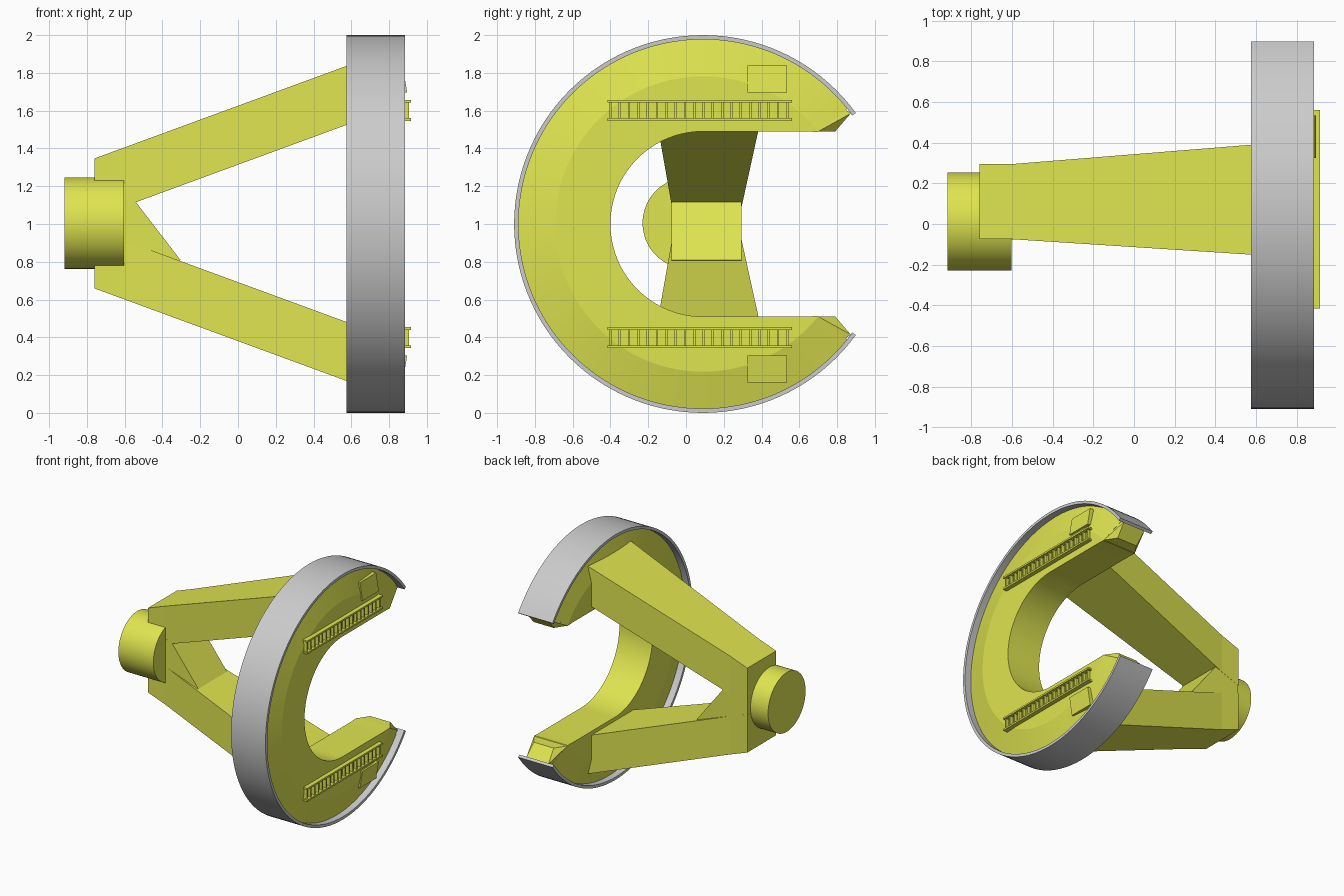
import bpy, bmesh
from math import sin, cos, radians, atan2
from mathutils import Vector

if "Cube" in bpy.data.objects:
    bpy.data.objects.remove(bpy.data.objects["Cube"])

CY, CZ = 0.09, 1.0          # centre of the C-shaped ring
yellow = bpy.data.materials.new("yellow_paint")
yellow.diffuse_color = (0.74, 0.78, 0.08, 1)
yellow.use_nodes = True
yellow.node_tree.nodes["Principled BSDF"].inputs["Base Color"].default_value = yellow.diffuse_color


def finish(name, bm, mat=yellow, smooth=False):
    bmesh.ops.recalc_face_normals(bm, faces=bm.faces)
    me = bpy.data.meshes.new(name)
    bm.to_mesh(me)
    bm.free()
    ob = bpy.data.objects.new(name, me)
    bpy.context.collection.objects.link(ob)
    if mat:
        me.materials.append(mat)
    if smooth:
        bpy.ops.object.select_all(action='DESELECT')
        ob.select_set(True)
        bpy.context.view_layer.objects.active = ob
        bpy.ops.object.shade_smooth_by_angle(angle=radians(12))
    return ob


def loft(name, sections, mat=yellow, smooth=False):
    """Skin closed cross-sections and cap both ends."""
    bm = bmesh.new()
    rings = [[bm.verts.new(p) for p in s] for s in sections]
    for a, b in zip(rings, rings[1:]):
        for i in range(len(a)):
            j = (i + 1) % len(a)
            bm.faces.new((a[i], a[j], b[j], b[i]))
    bm.faces.new(rings[0])
    bm.faces.new(rings[-1])
    return finish(name, bm, mat, smooth)


def add_box(bm, lo, hi):
    v = bmesh.ops.create_cube(bm, size=1)["verts"]
    lo, hi = Vector(lo), Vector(hi)
    bmesh.ops.scale(bm, vec=hi - lo, verts=v)
    bmesh.ops.translate(bm, vec=(lo + hi) / 2, verts=v)
    return v


def polar(x, r, a):
    return (x, CY + r * cos(a), CZ + r * sin(a))


def flip(p, s, mid=1.0):
    """Mirror a point top to bottom when s is -1."""
    return (p[0], p[1], mid + s * (p[2] - mid))


# Grey outer rim band
rim = []
for i in range(97):
    a = radians(36 + 288 * i / 96)
    rim.append([polar(x, r, a) for x, r in
                ((0.575, 1.0), (0.885, 1.0), (0.885, 0.977), (0.575, 0.977))])
loft("rim_band", rim, None, True)

# C-shaped body: round inside at the left, straight jaws at the right
body = []
a0 = atan2(0.49, 0.612)
angles = [a0 + (radians(360) - 2 * a0) * i / 96 for i in range(97)]
for a in angles:
    inner = 0.49 if cos(a) <= 0 else 0.49 / abs(sin(a))
    inner = min(inner, 0.779)
    body.append([polar(x, r, a) for x, r in
                 ((0.88, inner), (0.88, 0.782), (0.83, 0.979),
                  (0.63, 0.979), (0.58, 0.782), (0.58, inner))])
loft("ring_body", body, yellow, True)

for s, tag in ((1, "upper"), (-1, "lower")):
    # Bevelled jaw tip
    bm = bmesh.new()
    for y, z, x1, x2 in ((0.70, 1.49, 0.58, 0.88), (0.79, 1.49, 0.64, 0.82),
                         (0.872, 1.585, 0.63, 0.83), (0.84, 1.61, 0.63, 0.83)):
        for x in (x1, x2):
            bm.verts.new(flip((x, y, z), s))
    bmesh.ops.convex_hull(bm, input=bm.verts)
    finish(tag + "_jaw_tip", bm)

    # Ladder: two rails and evenly spaced rungs
    bm = bmesh.new()
    for z in (1.546, 1.642):
        add_box(bm, (0.875, -0.415, z), (0.915, 0.562, z + 0.014))
    for i in range(20):
        y = -0.40 + i * 0.0493
        add_box(bm, (0.875, y - 0.006, 1.55), (0.905, y + 0.006, 1.65))
    for v in bm.verts:
        v.co = flip(v.co, s)
    finish(tag + "_ladder", bm)

    # Tilted panel on the sloping face
    sec = []
    for y in (0.325, 0.535):
        sec.append([flip((x, y, z), s) for x, z in
                    ((0.82, 1.695), (0.896, 1.695), (0.872, 1.838), (0.80, 1.838))])
    loft(tag + "_panel", sec)

    # Tapered arm, from the hub to the ring
    sec = []
    for x, y1, y2 in ((-0.76, -0.075, 0.295), (-0.60, -0.075, 0.295),
                      (0.64, -0.155, 0.395)):
        zt = 1.347 + 0.367 * (x + 0.76)
        sec.append([flip((x, y, z), s, 1.003) for y, z in
                    ((y1, zt), (y2, zt), (y2, zt - 0.312), (y1, zt - 0.312))])
    loft(tag + "_arm", sec)

# Slanted web joining the arms
web = [[(x, y, z) for x, z in ((-0.759, 1.20), (-0.54, 1.115), (-0.305, 0.81),
                               (-0.40, 0.75), (-0.759, 0.80))]
       for y in (-0.076, 0.294)]
loft("hub_web", web)

# Pivot cylinder
bm = bmesh.new()
ring = [radians(360 * i / 64) for i in range(64)]
bm.free()
loft("pivot_cylinder", [[(x, 0.012 + 0.242 * cos(a), 1.005 + 0.242 * sin(a))
                         for a in ring] for x in (-0.918, -0.603)], yellow, True)
